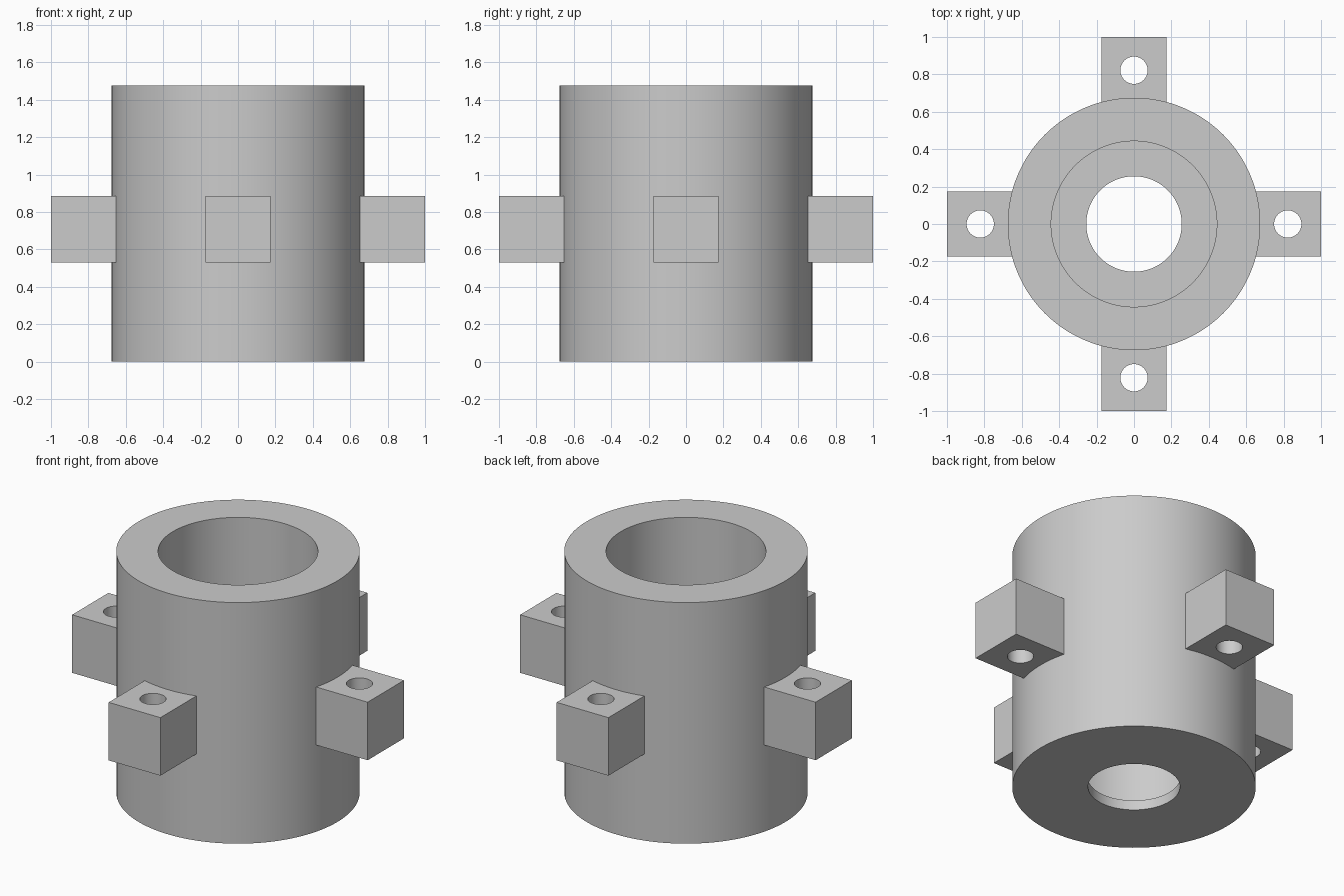
import bpy
import bmesh
from math import cos, sin, pi, radians

SEGMENTS = 128
OUTER, BORE, DRAIN = 0.675, 0.443, 0.255   # radii of the housing
HEIGHT, FLOOR = 1.475, 0.06
LUG_HALF, LUG_LOW, LUG_HIGH = 0.175, 0.53, 0.885
HOLE_RADIUS, HOLE_POS = 0.073, 0.822

default = bpy.data.objects.get("Cube")
if default:
    bpy.data.objects.remove(default, do_unlink=True)

grey = bpy.data.materials.new("plain grey")
grey.use_nodes = True
colour = (0.6, 0.6, 0.6, 1)
grey.diffuse_color = colour
grey.node_tree.nodes["Principled BSDF"].inputs["Base Color"].default_value = colour


def make_object(name, bm):
    bmesh.ops.recalc_face_normals(bm, faces=bm.faces[:])
    mesh = bpy.data.meshes.new(name)
    bm.to_mesh(mesh)
    bm.free()
    mesh.materials.append(grey)
    obj = bpy.data.objects.new(name, mesh)
    bpy.context.collection.objects.link(obj)
    return obj


def smooth(obj):
    bpy.ops.object.select_all(action="DESELECT")
    obj.select_set(True)
    bpy.context.view_layer.objects.active = obj
    bpy.ops.object.shade_smooth_by_angle(angle=radians(30))


def lathe(name, profile):
    """Revolve a closed radius/height outline about the z axis."""
    bm = bmesh.new()
    rings = []
    for r, z in profile:
        rings.append([bm.verts.new((r * cos(2 * pi * i / SEGMENTS),
                                    r * sin(2 * pi * i / SEGMENTS), z))
                      for i in range(SEGMENTS)])
    for a, b in zip(rings, rings[1:] + rings[:1]):
        for i in range(SEGMENTS):
            j = (i + 1) % SEGMENTS
            bm.faces.new((a[i], a[j], b[j], b[i]))
    return make_object(name, bm)


def cylinder(name, radius, x):
    bm = bmesh.new()
    bmesh.ops.create_cone(bm, cap_ends=True, segments=64, radius1=radius,
                          radius2=radius, depth=4)
    bmesh.ops.translate(bm, verts=bm.verts[:], vec=(x, 0, 0))
    return make_object(name, bm)


def cut(obj, cutter):
    mod = obj.modifiers.new("cut", "BOOLEAN")
    mod.operation = "DIFFERENCE"
    mod.solver = "EXACT"
    mod.object = cutter
    bpy.context.view_layer.objects.active = obj
    bpy.ops.object.modifier_apply(modifier=mod.name)
    bpy.data.objects.remove(cutter, do_unlink=True)


# Cup-shaped housing: wide bore above a thin floor with a smaller hole
housing = lathe("housing", [(OUTER, 0), (OUTER, HEIGHT), (BORE, HEIGHT),
                            (BORE, FLOOR), (DRAIN, FLOOR), (DRAIN, 0)])
smooth(housing)

# Square mounting lug, hollowed to sit on the housing and drilled vertically
bm = bmesh.new()
bmesh.ops.create_cube(bm, size=1)
inner = 0.6
for v in bm.verts:
    v.co = (inner if v.co.x < 0 else 1.0,
            LUG_HALF if v.co.y > 0 else -LUG_HALF,
            LUG_HIGH if v.co.z > 0 else LUG_LOW)
lug = make_object("left_lug", bm)
cut(lug, cylinder("housing_cutter", OUTER - 0.005, 0))
cut(lug, cylinder("hole_cutter", HOLE_RADIUS, HOLE_POS))
smooth(lug)

# Repeat the lug at quarter turns
for turn, name in enumerate(("back_lug", "right_lug", "front_lug"), 1):
    copy = bpy.data.objects.new(name, lug.data)
    copy.rotation_euler.z = turn * pi / 2
    bpy.context.collection.objects.link(copy)
